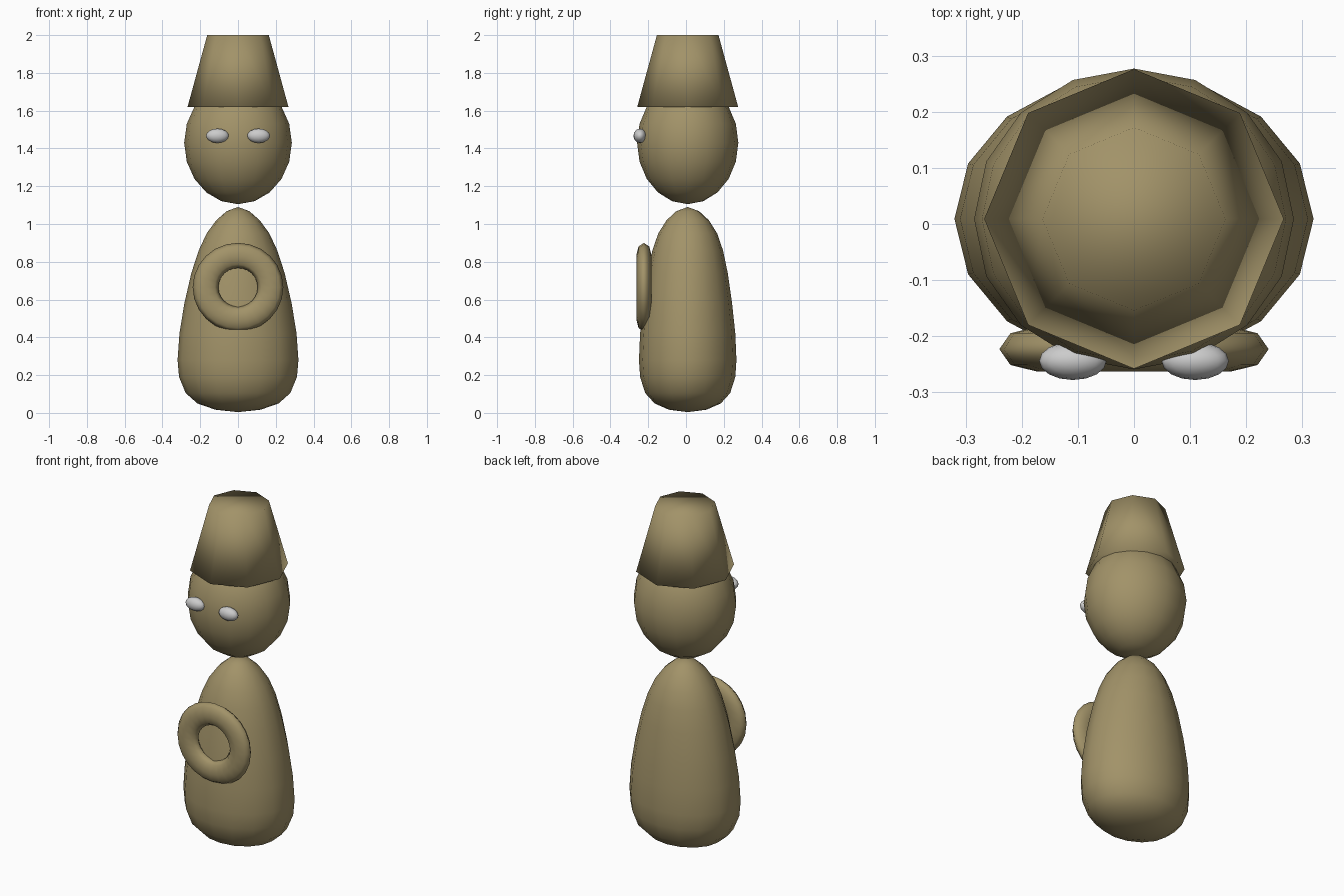
import bpy, bmesh
from math import cos, sin, pi

if "Cube" in bpy.data.objects:
    bpy.data.objects.remove(bpy.data.objects["Cube"])

CY = 0.009  # y of the main axis

tan = bpy.data.materials.new("tan_clay")
tan.diffuse_color = (0.36, 0.29, 0.14, 1)
tan.use_nodes = True
tan.node_tree.nodes["Principled BSDF"].inputs["Base Color"].default_value = tan.diffuse_color


def finish(obj, name, mat=None):
    obj.name = name
    if mat:
        obj.data.materials.append(mat)
    for p in obj.data.polygons:
        p.use_smooth = True
    return obj


def ellipsoid(name, loc, radii, segs, rings, mat=None):
    bpy.ops.mesh.primitive_uv_sphere_add(segments=segs, ring_count=rings, radius=1, location=loc)
    obj = bpy.context.object
    obj.scale = radii
    return finish(obj, name, mat)


def lathe(name, bottom, top, rings, sides, mat):
    """Elliptical rings (z, rx, ry) closed by a pole at each end."""
    bm = bmesh.new()
    loops = [[bm.verts.new((rx * cos(2 * pi * i / sides), CY + ry * sin(2 * pi * i / sides), z))
              for i in range(sides)] for z, rx, ry in rings]
    lo, hi = bm.verts.new((0, CY, bottom)), bm.verts.new((0, CY, top))
    for i in range(sides):
        j = (i + 1) % sides
        bm.faces.new((lo, loops[0][j], loops[0][i]))
        bm.faces.new((hi, loops[-1][i], loops[-1][j]))
        for a, b in zip(loops, loops[1:]):
            bm.faces.new((a[i], a[j], b[j], b[i]))
    mesh = bpy.data.meshes.new(name)
    bm.to_mesh(mesh)
    bm.free()
    obj = bpy.data.objects.new(name, mesh)
    bpy.context.collection.objects.link(obj)
    return finish(obj, name, mat)


# Body: rounded, tapering, flattened front to back
lathe("body", 0.004, 1.09, [
    (0.017, 0.12, 0.10), (0.05, 0.215, 0.175), (0.105, 0.277, 0.225),
    (0.19, 0.312, 0.252), (0.28, 0.32, 0.258), (0.42, 0.31, 0.252),
    (0.58, 0.284, 0.235), (0.74, 0.247, 0.212), (0.86, 0.208, 0.187),
    (0.95, 0.166, 0.156), (1.02, 0.115, 0.112), (1.068, 0.06, 0.06)], 16, tan)

# Head
ellipsoid("head", (0, CY, 1.43), (0.285, 0.268, 0.325), 16, 10, tan)

# Hat: solid eight-sided cone stump, smooth over its rims
bpy.ops.mesh.primitive_cone_add(vertices=8, radius1=0.267, radius2=0.163, depth=0.38,
                                location=(0, CY, 1.81))
finish(bpy.context.object, "hat", tan)

# Eyes
for side, label in ((-1, "left"), (1, "right")):
    ellipsoid("eye_" + label, (side * 0.109, -0.244, 1.467), (0.06, 0.034, 0.038), 16, 8)

# Ring on the chest
bpy.ops.mesh.primitive_torus_add(major_segments=24, minor_segments=8, major_radius=0.172,
                                 minor_radius=0.068, location=(0, -0.223, 0.665),
                                 rotation=(pi / 2, 0, 0))
ring = bpy.context.object
ring.scale = (1, 0.98, 0.59)
finish(ring, "chest_ring", tan)
